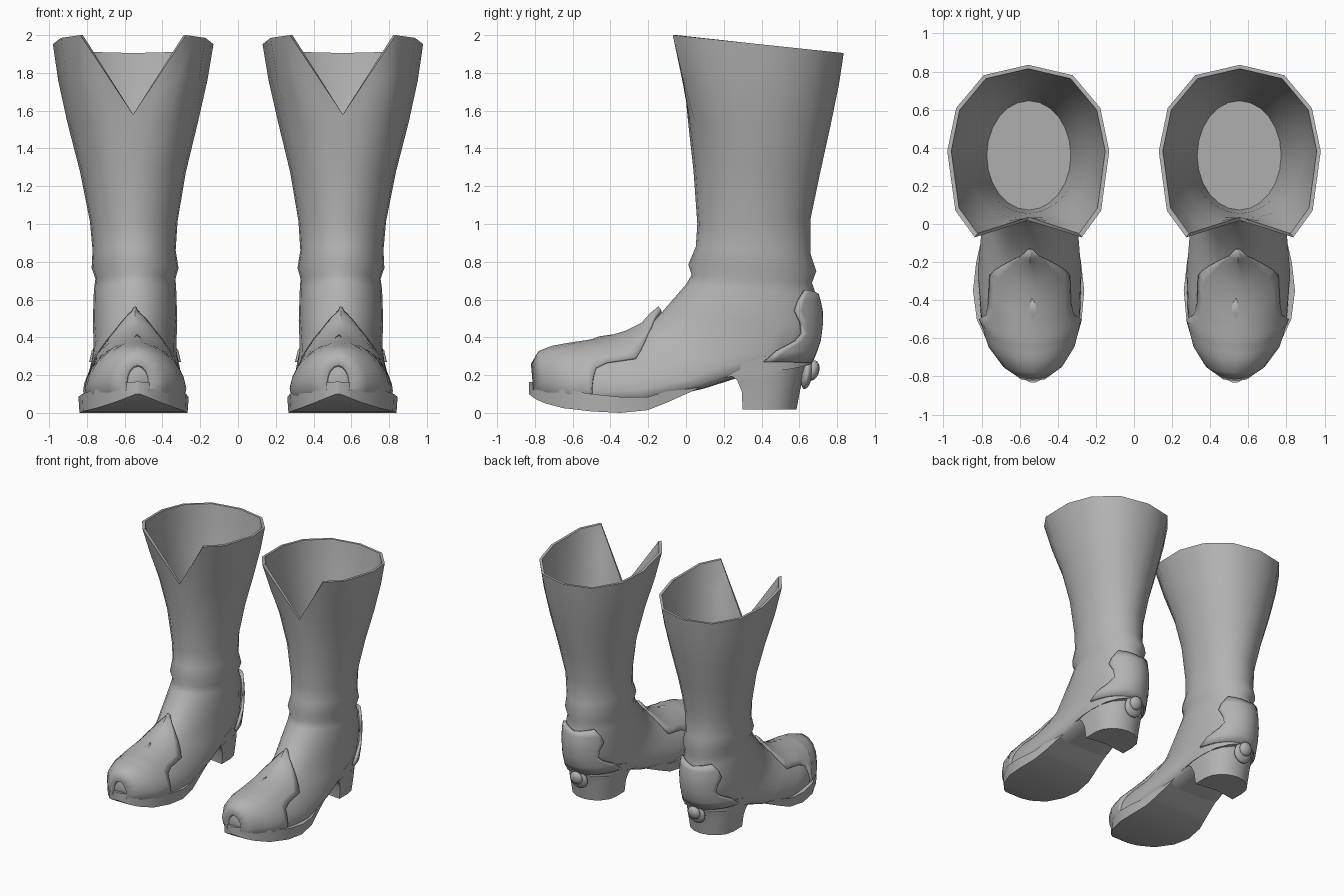
import bpy, bmesh, math
from mathutils import Vector

if "Cube" in bpy.data.objects:
    bpy.data.objects.remove(bpy.data.objects["Cube"])

leather = bpy.data.materials.new("grey leather")
leather.diffuse_color = (0.45, 0.45, 0.45, 1)
leather.use_nodes = True
leather.node_tree.nodes["Principled BSDF"].inputs["Base Color"].default_value = leather.diffuse_color


def finish(name, bm, angle=40, thick=0.0):
    """Turn a bmesh into a smooth part, mirrored to make the pair."""
    bmesh.ops.recalc_face_normals(bm, faces=bm.faces)
    me = bpy.data.meshes.new(name)
    bm.to_mesh(me)
    bm.free()
    me.materials.append(leather)
    ob = bpy.data.objects.new(name, me)
    bpy.context.collection.objects.link(ob)
    bpy.ops.object.select_all(action='DESELECT')
    ob.select_set(True)
    bpy.context.view_layer.objects.active = ob
    bpy.ops.object.shade_smooth_by_angle(angle=math.radians(angle))
    if thick:
        s = ob.modifiers.new("thickness", 'SOLIDIFY')
        s.thickness, s.offset = thick, 0
    m = ob.modifiers.new("pair", 'MIRROR')
    m.use_mirror_merge = False
    return ob


def loft(rings, closed=True, caps=True):
    bm = bmesh.new()
    rows = [[bm.verts.new(p) for p in r] for r in rings]
    n = len(rows[0])
    for a, b in zip(rows, rows[1:]):
        for i in range(n if closed else n - 1):
            j = (i + 1) % n
            bm.faces.new((a[i], a[j], b[j], b[i]))
    if caps:
        bm.faces.new(rows[0])
        bm.faces.new(rows[-1][::-1])
    return bm


# Half cross-sections from front (v=-1) to back (v=1)
rim = [(0, -1), (.66, -1), (.9, -.69), (1, 0), (.89, .5), (.55, .88), (0, 1)]
TOP = []
for p, q in zip(rim, rim[1:]):
    TOP += [p, ((p[0] + q[0]) / 2, (p[1] + q[1]) / 2)]
TOP.append(rim[-1])
ROUND = [(math.sin(math.pi * i / 12), -math.cos(math.pi * i / 12)) for i in range(13)]
FOOT = [(0, -1), (.2, -.97), (.4, -.87), (.58, -.68), (.73, -.43), (.85, -.15), (.93, .12),
        (.98, .38), (1, .62), (.98, .84), (.85, .98), (.45, 1), (0, 1)]

# front y, z, back y, z, half width, centre x, blend (-1 rim, 0 round, 1 foot)
R = [(-.07, 2.0, .835, 1.905, .425, .555, -1),
     (-.035, 1.78, .81, 1.74, .395, .557, -.7),
     (.01, 1.55, .765, 1.52, .345, .558, -.3),
     (.04, 1.28, .71, 1.27, .28, .556, 0),
     (.06, 1.0, .66, 1.03, .232, .552, 0),
     (.052, .88, .66, .84, .22, .55, 0),
     (.012, .785, .69, .75, .23, .545, 0),
     (.03, .73, .667, .69, .212, .543, 0),
     (0, .68, .69, .62, .218, .545, 0),
     (-.13, .53, .70, .45, .225, .545, .1),
     (-.22, .455, .62, .27, .225, .545, .4),
     (-.31, .41, .35, .21, .235, .545, .8),
     (-.41, .38, .1, .13, .25, .547, 1),
     (-.52, .36, -.2, .06, .272, .548, 1),
     (-.62, .345, -.45, .05, .26, .543, 1),
     (-.70, .33, -.6, .06, .222, .538, 1),
     (-.765, .305, -.72, .08, .15, .532, .8),
     (-.802, .24, -.795, .1, .06, .53, .5)]


def half(r, side=1, grow=0.0):
    fy, fz, by, bz, w, cx, k = r
    other = TOP if k < 0 else FOOT
    k = abs(k)
    out = []
    for (x0, v0), (x1, v1) in zip(ROUND, other):
        x, v = x0 + (x1 - x0) * k, v0 + (v1 - v0) * k
        t = (v + 1) / 2
        out.append(Vector((cx + side * x * w, fy + (by - fy) * t, fz + (bz - fz) * t)))
    return out


def ring(i):
    a, b = half(R[i]), half(R[i], -1)
    if i < 2:                       # V notch in the front of the shaft
        for h in (a, b):
            h[0].y, h[0].z = (.02, 1.58) if i == 0 else (.015, 1.568)
            h[1] = (h[0] + h[2]) / 2
    return a + b[-2:0:-1]


def inner(i):
    r = R[i]
    c = Vector((r[5], (r[0] + r[2]) / 2, 0))
    return [Vector((c.x + (p.x - c.x) * .95, c.y + (p.y - c.y) * .955, p.z)) for p in ring(i)]


# Shaft and foot, with a lined opening
finish("boot_upper", loft([inner(i) for i in (4, 3, 2, 1, 0)] + [ring(i) for i in range(len(R))]), 50)


# Sole: y, half width, centre x, bottom z, top z
S = [(-.832, .012, .53, .10, .165), (-.80, .075, .53, .075, .16), (-.75, .135, .532, .052, .15),
     (-.65, .215, .54, .025, .125), (-.5, .275, .55, .008, .1), (-.35, .292, .553, 0, .085),
     (-.2, .275, .553, .015, .085), (-.1, .255, .55, .055, .115), (0, .238, .547, .1, .15),
     (.1, .225, .545, .145, .19), (.2, .22, .545, .185, .225), (.3, .22, .545, .205, .265),
     (.42, .215, .545, .215, .30), (.54, .185, .545, .23, .335), (.62, .125, .545, .245, .36),
     (.665, .05, .545, .26, .37)]
finish("sole", loft([[(c - w, y, t), (c + w, y, t), (c + w * .98, y, b), (c - w * .98, y, b)]
                     for y, w, c, b, t in S]), 35)


# Heel block: z, front y, back y, half width
def heel_ring(z, f, b, w):
    pts = [(.545 - w, f, z), (.545, f + .025, z), (.545 + w, f, z)]
    mid = f + (b - f) * .4
    for i in range(9):
        a = math.pi * i / 8
        pts.append((.545 + w * math.cos(a), mid + (b - mid) * math.sin(a), z))
    return pts


finish("heel", loft([heel_ring(*h) for h in ((.018, .3, .585, .185), (.115, .295, .603, .195),
                                             (.17, .272, .615, .203), (.205, .235, .625, .21),
                                             (.29, .235, .655, .21))]), 40)

# Counter plate wrapped around the back: z, back y, half angle
rows = []
for z, y, a in ((.27, .66, 80), (.33, .685, 68), (.38, .702, 50), (.42, .708, 43), (.48, .715, 46),
                (.54, .713, 52), (.59, .703, 47), (.635, .693, 36)):
    row = []
    for i in range(17):
        u = i / 8 - 1
        t = math.radians(a * u)
        lift = .025 * (abs(u) - .4) if z > .6 else 0
        row.append((.545 + .236 * math.sin(t), .36 + (y - .36) * math.cos(t), z + lift))
    rows.append(row)
finish("heel_counter", loft(rows, False, False), 40, .022)


# Toe cap: follows the upper; fractional ring and extent in profile steps
def surface(t, c, side):
    i = min(int(t), len(R) - 2)
    j = min(int(c), 11)
    a, b = half(R[i], side), half(R[i + 1], side)
    p = a[j].lerp(a[j + 1], c - j)
    return p.lerp(b[j].lerp(b[j + 1], c - j), t - i)


rows = []
for t, ext in ((9.0, .05), (9.5, .8), (10, 1.6), (11, 2.9), (11.7, 3.8), (12.2, 4.5), (12.6, 4.4), (13, 4.3),
               (13.5, 4.8), (13.8, 6), (14, 7.4), (14.2, 9.4), (14.6, 10), (15, 10), (16, 10), (17, 10)):
    lift = Vector((0, -.008, .012 if t > 9.8 else .024))
    rows.append([surface(t, ext * abs(u) / 6, 1 if u > 0 else -1) + lift * (1 - abs(u) / 8)
                 for u in range(-6, 7)])
finish("toe_cap", loft(rows, False, False), 45, .026)

# Small raised peak on the toe cap
bm = bmesh.new()
v = [bm.verts.new(p) for p in ((.535, -.39, .415), (.485, -.48, .375), (.535, -.46, .405),
                               (.585, -.48, .375), (.535, -.56, .365), (.535, -.36, .37))]
for f in ((0, 1, 2), (0, 2, 3), (1, 4, 2), (2, 4, 3), (5, 1, 0), (5, 0, 3)):
    bm.faces.new([v[k] for k in f])
finish("toe_peak", bm, 60)


# Button and its backing disc at the back of the heel
def knob(name, y, z, radius, depth):
    bm = bmesh.new()
    bmesh.ops.create_uvsphere(bm, u_segments=16, v_segments=8, radius=1)
    for p in bm.verts:
        p.co = Vector((.545 + p.co.x * radius, y + p.co.y * depth - .15 * p.co.z * radius * -1,
                       z + p.co.z * radius))
    finish(name, bm, 60)


knob("button_disc", .64, .205, .08, .03)
knob("button", .672, .225, .054, .034)
